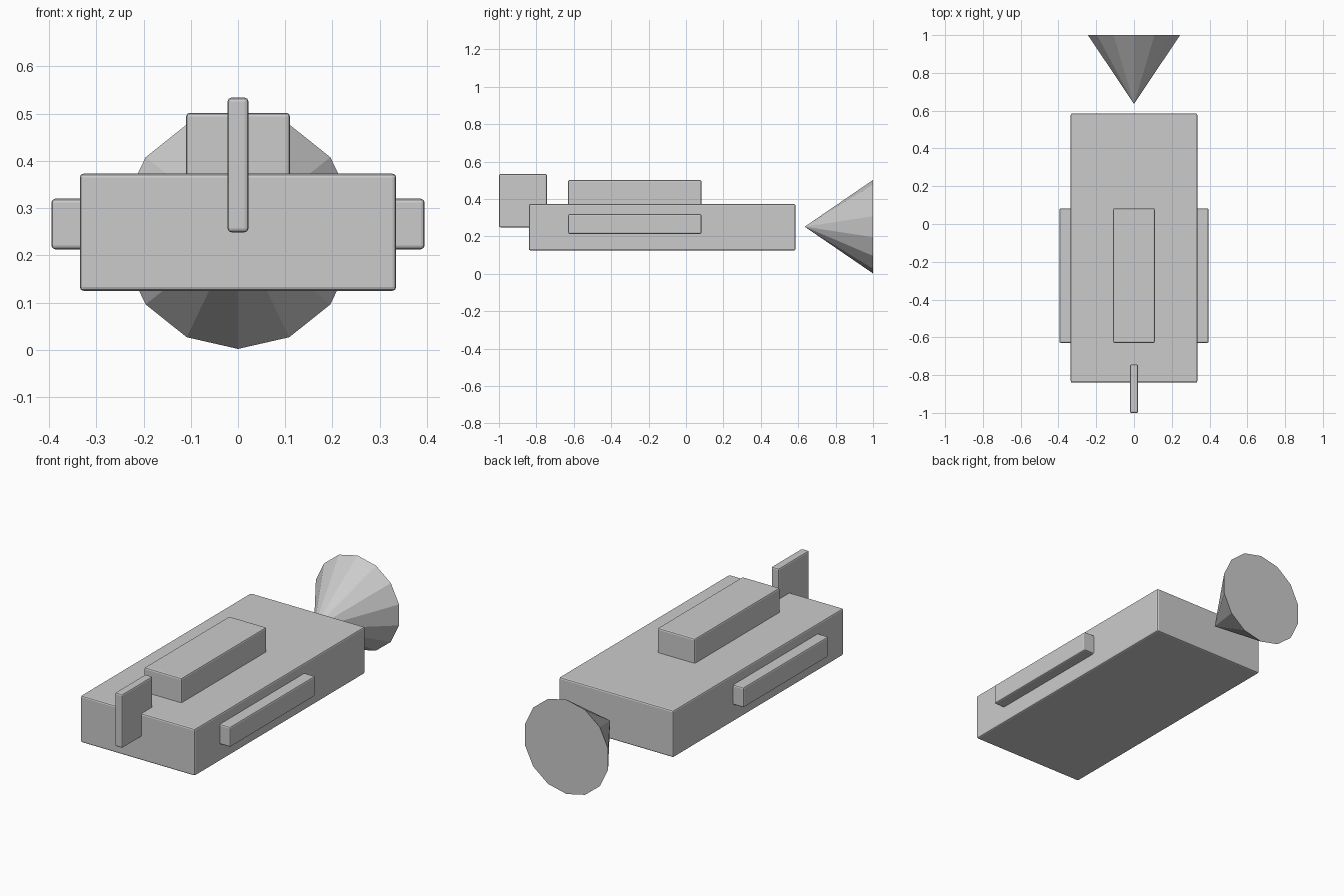
import bpy
import math

if "Cube" in bpy.data.objects:
    bpy.data.objects.remove(bpy.data.objects["Cube"])


def box(name, lo, hi, bevel=0.008):
    """Bevelled box spanning two opposite corners."""
    bpy.ops.mesh.primitive_cube_add(size=1, location=[(a + b) / 2 for a, b in zip(lo, hi)])
    ob = bpy.context.object
    ob.name = name
    ob.scale = [b - a for a, b in zip(lo, hi)]
    bpy.ops.object.transform_apply(location=False, rotation=False, scale=True)
    mod = ob.modifiers.new("Bevel", "BEVEL")
    mod.width = bevel
    mod.segments = 2
    return ob


# Main hull and raised deck block
box("hull", (-0.335, -0.84, 0.125), (0.335, 0.585, 0.373))
box("deck_block", (-0.11, -0.63, 0.35), (0.11, 0.083, 0.502))

# Upright fin at the front
box("front_fin", (-0.022, -1.0, 0.249), (0.022, -0.744, 0.534))

# Side rails, left and right
for side, name in ((-1, "left_rail"), (1, "right_rail")):
    x0, x1 = sorted((side * 0.31, side * 0.395))
    box(name, (x0, -0.63, 0.213), (x1, 0.083, 0.32))

# Rear cone, tip pointing at the hull
bpy.ops.mesh.primitive_cone_add(vertices=14, radius1=0.25, radius2=0, depth=0.365,
                                location=(0, 0.8175, 0.252),
                                rotation=(math.radians(90), 0, 0))
bpy.context.object.name = "rear_cone"
